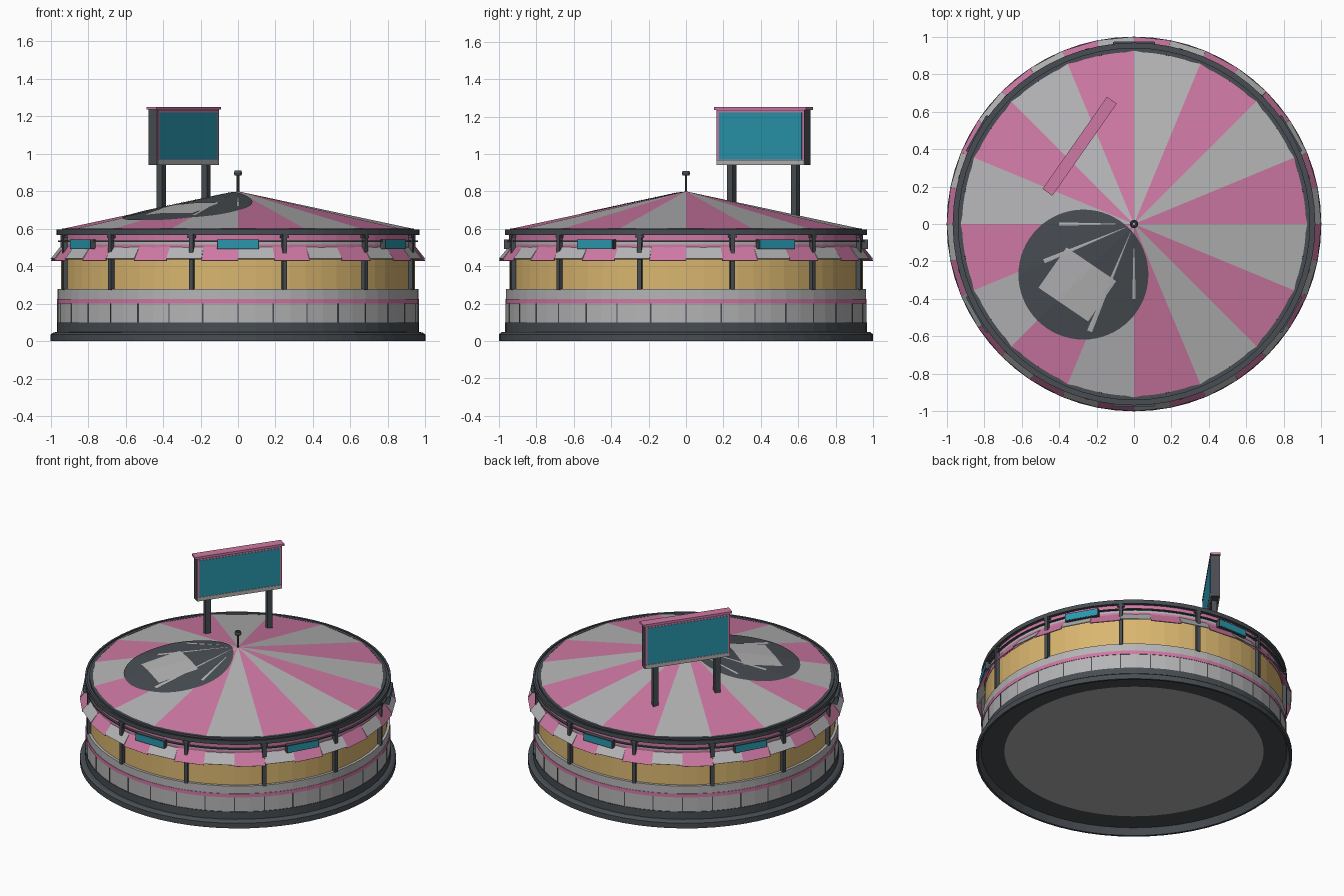
import bpy, bmesh
from math import sin, cos, pi, radians
from mathutils import Vector, Matrix

cube = bpy.data.objects.get("Cube")
if cube:
    bpy.data.objects.remove(cube, do_unlink=True)


def material(name, r, g, b):
    m = bpy.data.materials.new(name)
    m.use_nodes = True
    m.diffuse_color = (r, g, b, 1)
    bsdf = next(n for n in m.node_tree.nodes if n.type == 'BSDF_PRINCIPLED')
    bsdf.inputs["Base Color"].default_value = (r, g, b, 1)
    return m


PINK = material("pink", .62, .19, .37)
GREY = material("light_grey", .46, .46, .47)
DARK = material("charcoal", .065, .075, .085)
YELLOW = material("warm_yellow", .70, .47, .16)
TEAL = material("teal", .022, .31, .42)
FLOOR = material("floor_grey", .42, .42, .42)

SIDES = 64
PANELS = 32
STEP = 2 * pi / PANELS


def polar(r, a, z=0):
    return Vector((r * cos(a), r * sin(a), z))


def finish(name, bm, mats):
    mesh = bpy.data.meshes.new(name)
    bm.to_mesh(mesh)
    bm.free()
    for m in mats:
        mesh.materials.append(m)
    ob = bpy.data.objects.new(name, mesh)
    bpy.context.collection.objects.link(ob)
    return ob


def lathe(name, profile, bands, sides=SIDES):
    """Revolve (radius, z) points from bottom to top; one material per band."""
    bm = bmesh.new()
    mats = list(dict.fromkeys(bands))
    rings = [[bm.verts.new(polar(r, 2 * pi * i / sides, z)) for i in range(sides)]
             for r, z in profile]
    for low, high, mat in zip(rings, rings[1:], bands):
        for i in range(sides):
            j = (i + 1) % sides
            f = bm.faces.new((low[i], low[j], high[j], high[i]))
            f.material_index = mats.index(mat)
    return finish(name, bm, mats)


def boxes(name, items, mat):
    """Join boxes given as (size, matrix) into one part."""
    bm = bmesh.new()
    for size, mx in items:
        bmesh.ops.create_cube(bm, size=1, matrix=mx @ Matrix.Diagonal((*size, 1)))
    return finish(name, bm, [mat])


def around(r, a, z):
    # local x points outward from the building's axis
    return Matrix.Translation(polar(r, a, z)) @ Matrix.Rotation(a, 4, 'Z')


# Ground skirt around a raised, paler floor
lathe("base_skirt",
      [(.001, .045), (.82, .045), (.966, .045), (.985, 0), (1, 0), (1, .036),
       (.985, .047), (.95, .05)],
      [FLOOR, DARK, DARK, DARK, DARK, DARK, DARK])

# Drum wall: plinth, panelled wall with stripe, glazed band, striped fascia
lathe("drum_wall",
      [(.967, .047), (.967, .10), (.963, .10), (.963, .20), (.966, .20), (.966, .225),
       (.963, .225), (.963, .278), (.945, .278), (.945, .47), (.947, .47), (.947, .515),
       (.947, .535), (.947, .57)],
      [DARK, DARK, GREY, PINK, PINK, PINK, GREY, GREY, YELLOW, PINK, PINK, GREY, PINK])
boxes("wall_seams", [((.006, .006, .1), around(.962, i * STEP, .15))
                     for i in range(PANELS)], DARK)

# Dark eaves rim and slim rail below it
lathe("eaves_rim", [(.943, .568), (.968, .568), (.968, .596), (.955, .596), (.955, .588),
                    (.94, .588), (.94, .602), (.918, .602), (.918, .59)], [DARK] * 8)
lathe("sign_rail", [(.945, .530), (.962, .530), (.962, .537), (.945, .537)], [DARK] * 3)

# Flared awning of alternating flaps
bm = bmesh.new()
for i in range(PANELS):
    a, b = i * STEP, (i + 1) * STEP
    drop = .43 if i % 2 else .44
    flap = [polar(.950, a, .502), polar(1.0, a, drop), polar(1.0, b, drop), polar(.950, b, .502)]
    f = bm.faces.new([bm.verts.new(p) for p in flap])
    f.material_index = (i + 1) % 2
awning = finish("awning", bm, [PINK, GREY])
solid = awning.modifiers.new("thickness", 'SOLIDIFY')
solid.thickness = .005

# Twelve posts with small brackets, six small signs
post_angles = [radians(15 + 30 * k) for k in range(12)]
boxes("wall_posts", [((.024, .024, .3), around(.957, a, .422)) for a in post_angles], DARK)
boxes("post_brackets", [((.018, .045, .012), around(.957, a, .558)) for a in post_angles], DARK)
sign_angles = [radians(30 + 60 * k) for k in range(6)]
boxes("sign_frames", [((.03, .222, .052), around(.957, a, .517)) for a in sign_angles], DARK)
boxes("sign_faces", [((.004, .212, .044), around(.972, a, .517)) for a in sign_angles], TEAL)

# Striped tent roof
EAVE, APEX, LOW, GORES = .935, .8, .6, 16
GORE = 2 * pi / GORES
bm = bmesh.new()
for i in range(GORES):
    pts = [polar(EAVE, i * GORE, LOW), polar(EAVE, (i + 1) * GORE, LOW), Vector((0, 0, APEX))]
    f = bm.faces.new([bm.verts.new(p) for p in pts])
    f.material_index = i % 2
finish("tent_roof", bm, [PINK, GREY])


def roof_z(x, y):
    reach = max(Vector((x, y, 0)).dot(polar(1, (k + .5) * GORE)) for k in range(GORES))
    return APEX - (APEX - LOW) * reach / (EAVE * cos(GORE / 2))


def drape(name, shape, nu, nv, lift, mat):
    """Lay a painted patch on the roof; shape(u, v) gives x, y."""
    bm = bmesh.new()
    grid = []
    for i in range(nu + 1):
        row = []
        for j in range(nv + 1):
            x, y = shape(i / nu, j / nv)
            row.append(bm.verts.new((x, y, roof_z(x, y) + lift)))
        grid.append(row)
    for i in range(nu):
        for j in range(nv):
            bm.faces.new((grid[i][j], grid[i + 1][j], grid[i + 1][j + 1], grid[i][j + 1]))
    bmesh.ops.remove_doubles(bm, verts=bm.verts, dist=1e-5)
    bmesh.ops.recalc_face_normals(bm, faces=bm.faces)
    if sum(f.normal.z for f in bm.faces) < 0:
        bmesh.ops.reverse_faces(bm, faces=bm.faces)
    return finish(name, bm, [mat])


# Round painted patch with a pale square and pale ridge lines
drape("roof_disc", lambda u, v: (-.27 + .347 * v * cos(2 * pi * u), -.27 + .347 * v * sin(2 * pi * u)),
      64, 14, .004, DARK)
corner, across, up = Vector((-.51, -.34)), Vector((.265, -.18)), Vector((.15, .215))
drape("roof_pale_square", lambda u, v: corner + across * u + up * v, 16, 16, .007, GREY)
for n, (deg, start, end) in enumerate([(180, .1, .4), (202.5, .05, .52),
                                       (247.5, .05, .62), (270, .13, .4)]):
    a = radians(deg)
    drape(f"ridge_line_{n + 1}",
          lambda u, v: polar(start + (end - start) * u, a + (v - .5) * .045).xy, 8, 2, .0065, GREY)

# Finial: thin rod with an open ring cup
lathe("finial_rod", [(.007, .78), (.007, .89)], [DARK], 10)
lathe("finial_cup", [(.006, .885), (.018, .885), (.022, .897), (.018, .91), (.012, .91),
                     (.012, .888)], [DARK] * 5, 12)

# Billboard: local x runs along the board, local y through it
board = Matrix.Translation((-.29, .415, 0)) @ Matrix.Rotation(radians(55), 4, 'Z')


def on_board(x, y, z):
    return board @ Matrix.Translation((x, y, z))


boxes("billboard_posts", [((.036, .036, .32), on_board(s * .208, 0, .81)) for s in (-1, 1)], DARK)
boxes("billboard_body", [((.574, .056, .296), on_board(0, 0, 1.088))], DARK)
boxes("billboard_cap", [((.6, .064, .014), on_board(0, 0, 1.243))], PINK)
boxes("billboard_sills", [((.57, .006, .026), on_board(0, s * .028, .953)) for s in (-1, 1)], GREY)
boxes("billboard_frames", [((.566, .004, .264), on_board(0, s * .028, 1.1)) for s in (-1, 1)], PINK)
boxes("billboard_screens", [((.54, .004, .252), on_board(0, s * .030, 1.096)) for s in (-1, 1)], TEAL)
